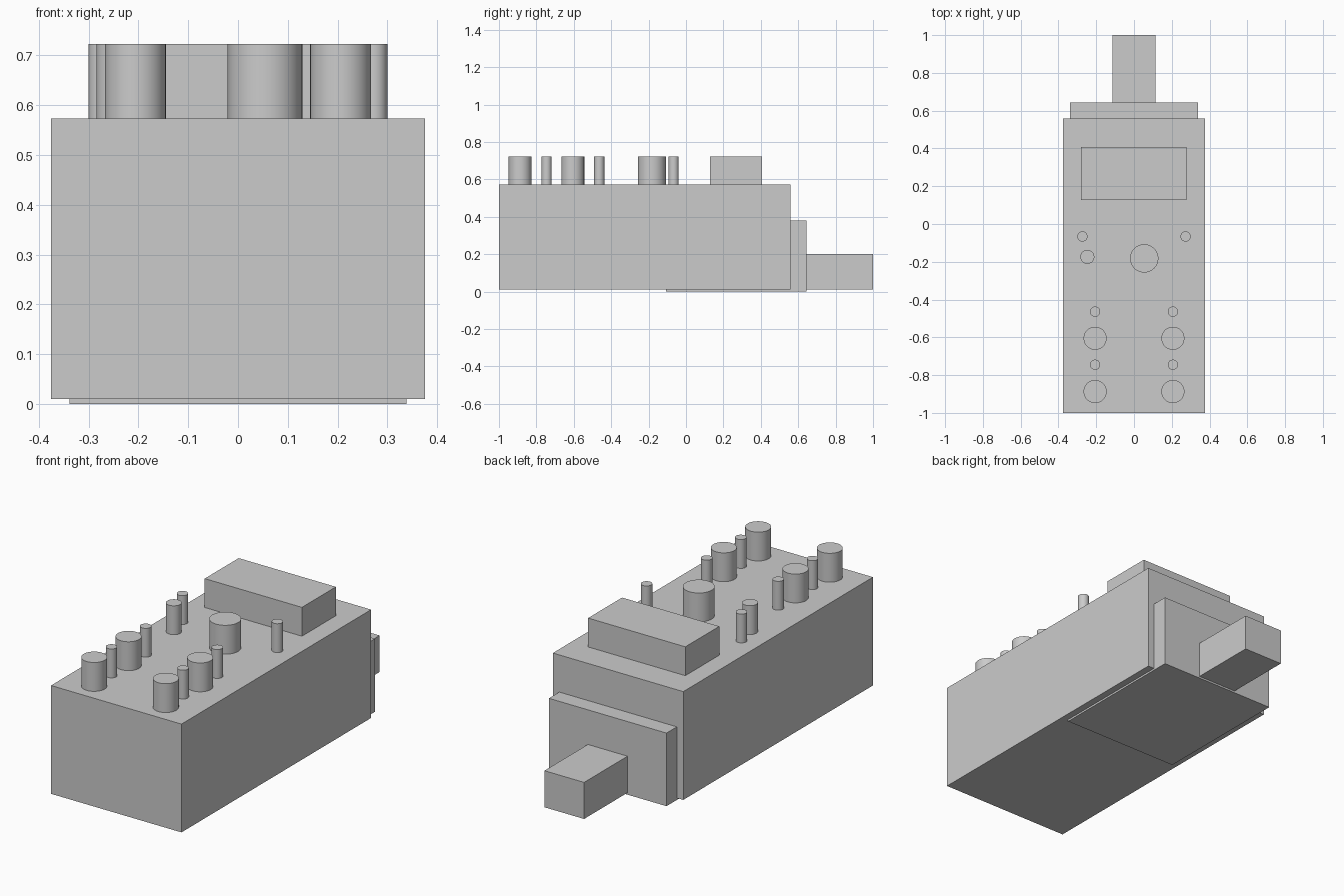
import bpy
import math

cube = bpy.data.objects.get("Cube")
if cube:
    bpy.data.objects.remove(cube, do_unlink=True)

GREY = (0.6, 0.6, 0.6, 1.0)
grey = bpy.data.materials.new("plain grey")
grey.diffuse_color = GREY
grey.use_nodes = True
grey.node_tree.nodes["Principled BSDF"].inputs["Base Color"].default_value = GREY

BODY_TOP = 0.573
CONTROL_TOP = 0.723


def box(name, x, y, z):
    """Box spanning the given (low, high) range on each axis."""
    bpy.ops.mesh.primitive_cube_add(size=1, location=[sum(r) / 2 for r in (x, y, z)])
    ob = bpy.context.object
    ob.name = name
    ob.scale = [r[1] - r[0] for r in (x, y, z)]
    bpy.ops.object.transform_apply(location=False, rotation=False, scale=True)
    ob.data.materials.append(grey)


def knob(name, x, y, radius):
    """Smooth-sided cylinder standing on the top panel."""
    bpy.ops.mesh.primitive_cylinder_add(
        vertices=48, radius=radius, depth=CONTROL_TOP - BODY_TOP,
        location=(x, y, (CONTROL_TOP + BODY_TOP) / 2))
    ob = bpy.context.object
    ob.name = name
    bpy.ops.object.shade_smooth_by_angle(angle=math.radians(30))
    ob.data.materials.append(grey)


# Main housing, end plate wrapping underneath, and plug
box("body", (-0.375, 0.375), (-1.0, 0.558), (0.01, BODY_TOP))
box("end_plate", (-0.338, 0.338), (-0.107, 0.643), (0.0, 0.38))
box("plug", (-0.114, 0.114), (0.6, 1.0), (0.01, 0.2))
box("display_block", (-0.281, 0.278), (0.128, 0.407), (BODY_TOP, CONTROL_TOP))

# Paired controls on both sides of the panel
for side, sign in (("left", 1), ("right", -1)):
    knob(f"front_knob_{side}", sign * 0.206, -0.887, 0.061)
    knob(f"front_pin_{side}", sign * 0.206, -0.745, 0.027)
    knob(f"middle_knob_{side}", sign * 0.206, -0.605, 0.061)
    knob(f"middle_pin_{side}", sign * 0.206, -0.464, 0.027)
    knob(f"back_pin_{side}", sign * 0.273, -0.066, 0.027)

# Single controls
knob("main_dial", 0.054, -0.182, 0.075)
knob("small_knob", -0.247, -0.174, 0.037)
